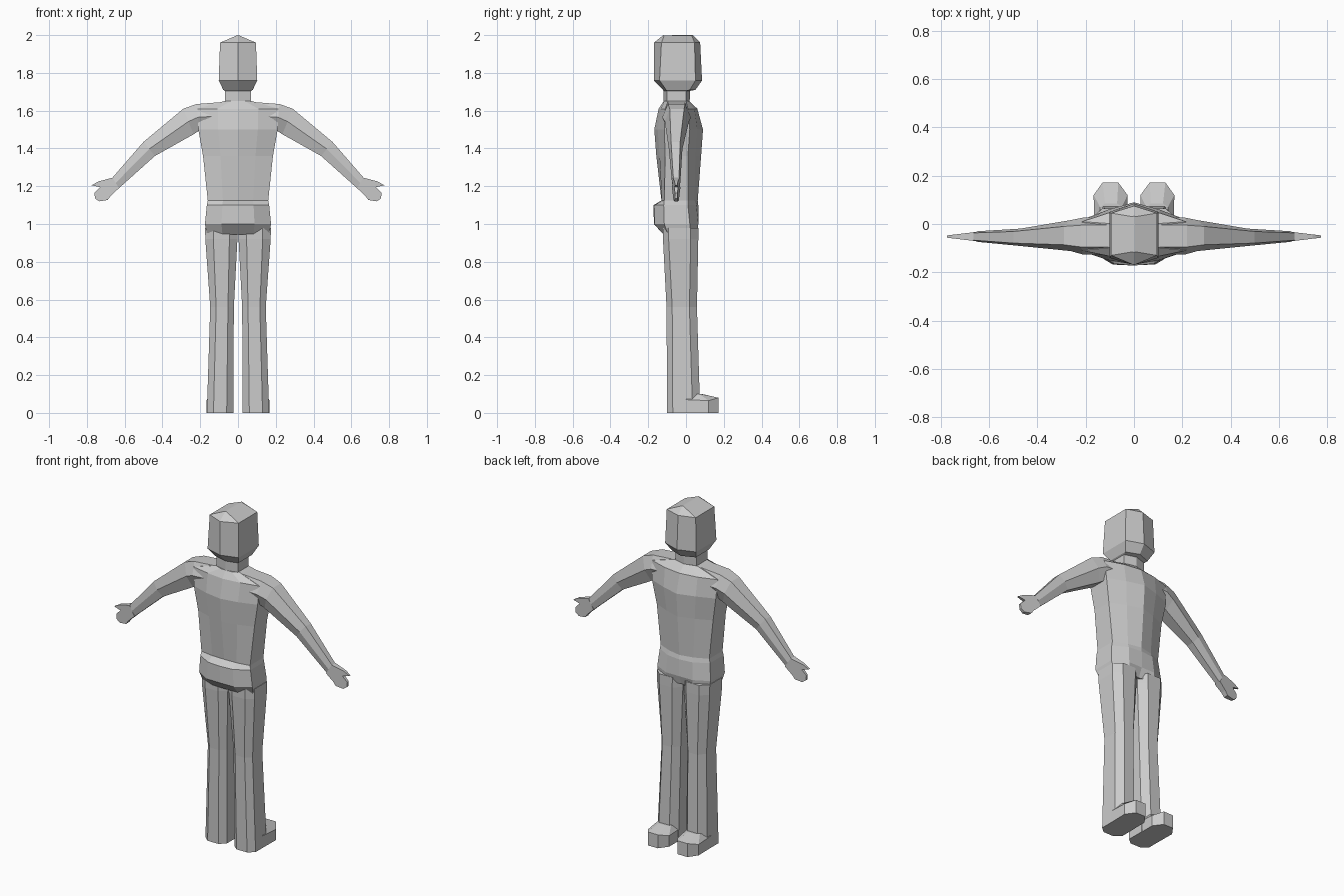
import bpy
import bmesh


def loft(name, rings, mirror=False):
    """Skin a list of equal-length 3D rings and cap both ends."""
    bm = bmesh.new()
    loops = [[bm.verts.new(p) for p in ring] for ring in rings]
    n = len(loops[0])
    for a, b in zip(loops, loops[1:]):
        for i in range(n):
            j = (i + 1) % n
            bm.faces.new((a[i], a[j], b[j], b[i]))
    bm.faces.new(loops[0])
    bm.faces.new(loops[-1])
    bmesh.ops.recalc_face_normals(bm, faces=bm.faces)
    mesh = bpy.data.meshes.new(name)
    bm.to_mesh(mesh)
    bm.free()
    obj = bpy.data.objects.new(name, mesh)
    bpy.context.collection.objects.link(obj)
    if mirror:
        obj.modifiers.new("other_side", "MIRROR").use_axis[0] = True
    return obj


def symmetric(half):
    """Complete a half ring (first and last points on x = 0)."""
    return half + [(-x, y, z) for x, y, z in half[-2:0:-1]]


# Torso: z, half width, back centre, back panel, back side, front side, front panel, front centre
torso = [
    (0.945, 0.165, -0.120, -0.120, -0.095, 0.02, 0.060, 0.040),
    (1.00, 0.175, -0.170, -0.168, -0.115, 0.02, 0.065, 0.065),
    (1.10, 0.165, -0.172, -0.165, -0.118, 0.01, 0.055, 0.065),
    (1.125, 0.160, -0.130, -0.128, -0.115, 0.01, 0.045, 0.062),
    (1.36, 0.185, -0.157, -0.140, -0.110, 0.01, 0.050, 0.080),
    (1.50, 0.210, -0.168, -0.150, -0.115, 0.02, 0.060, 0.090),
    (1.61, 0.215, -0.145, -0.132, -0.110, 0.01, 0.045, 0.060),
    (1.65, 0.075, -0.118, -0.115, -0.095, 0.00, 0.010, 0.018),
]
loft("torso", [symmetric([(0, b0, z), (w * 0.5, b1, z), (w, b2, z),
                          (w, f2, z), (w * 0.5, f1, z), (0, f0, z)])
               for z, w, b0, b1, b2, f2, f1, f0 in torso])

# Neck and head: z, half width, back centre, back side, front side, front centre
head = [
    (1.62, 0.070, -0.118, -0.100, 0.000, 0.018),
    (1.705, 0.070, -0.118, -0.100, 0.000, 0.022),
    (1.71, 0.078, -0.122, -0.105, 0.020, 0.050),
    (1.76, 0.102, -0.170, -0.140, 0.050, 0.085),
    (1.96, 0.095, -0.170, -0.130, 0.045, 0.075),
]
rings = [symmetric([(0, b0, z), (w, b1, z), (w, f1, z), (0, f0, z)])
         for z, w, b0, b1, f1, f0 in head]
# Ridge along the crown
rings.append(symmetric([(0, -0.12, 2.0), (0.004, -0.115, 1.999),
                        (0.004, 0.03, 1.999), (0, 0.035, 2.0)]))
loft("head", rings)

# Arms: top x, z, bottom x, z, centre y, top half depth, middle half depth
arm = [
    (0.09, 1.645, 0.09, 1.50, -0.050, 0.045, 0.080),
    (0.22, 1.635, 0.205, 1.495, -0.050, 0.045, 0.076),
    (0.29, 1.61, 0.235, 1.475, -0.048, 0.038, 0.064),
    (0.50, 1.435, 0.44, 1.36, -0.055, 0.024, 0.036),
    (0.665, 1.245, 0.63, 1.19, -0.052, 0.015, 0.022),
]
rings = []
for tx, tz, bx, bz, c, ht, hm in arm:
    mx, mz = (tx + bx) / 2, (tz + bz) / 2
    rings.append([(tx, c - ht, tz), (tx, c + ht, tz), (mx, c + hm, mz),
                  (bx, c + ht, bz), (bx, c - ht, bz), (mx, c - hm, mz)])
loft("arm", rings, mirror=True)

# Hands: a plate with a thumb, thinning towards the finger tips
outline = [(0.665, 1.245), (0.74, 1.225), (0.775, 1.205), (0.73, 1.195),
           (0.76, 1.165), (0.757, 1.135), (0.735, 1.12), (0.69, 1.127),
           (0.673, 1.15), (0.63, 1.19)]
loft("hand", [[(x, -0.052 + s * (0.022 - (x - 0.63) * 0.12), z) for x, z in outline]
              for s in (-1, 1)], mirror=True)

# Legs: z, inner x, outer x, back y, front y
leg = [
    (0.0, 0.025, 0.165, -0.10, 0.075),
    (0.56, 0.022, 0.147, -0.103, 0.058),
    (0.92, 0.003, 0.173, -0.122, 0.065),
    (0.98, 0.001, 0.174, -0.122, 0.065),
]
rings = []
for z, xi, xo, yb, yf in leg:
    x1, x2 = xi + 0.25 * (xo - xi), xi + 0.75 * (xo - xi)
    rings.append([(x1, yb, z), (x2, yb, z), (xo, yb + 0.03, z), (xo, yf - 0.04, z),
                  (x2, yf, z), (x1, yf, z), (xi, yf - 0.04, z), (xi, yb + 0.03, z)])
loft("leg", rings, mirror=True)

# Feet: sole, side edge and sloping instep
foot = [(0.027, 0.0), (0.027, 0.12), (0.065, 0.172), (0.13, 0.172), (0.167, 0.12), (0.165, 0.0)]
side_z = (0.07, 0.065, 0.08, 0.08, 0.065, 0.07)
instep = [(0.05, 0.0), (0.05, 0.07), (0.07, 0.085), (0.12, 0.085), (0.14, 0.07), (0.14, 0.0)]
loft("foot", [[(x, y, 0) for x, y in foot],
              [(x, y, z) for (x, y), z in zip(foot, side_z)],
              [(x, y, 0.1) for x, y in instep]], mirror=True)
